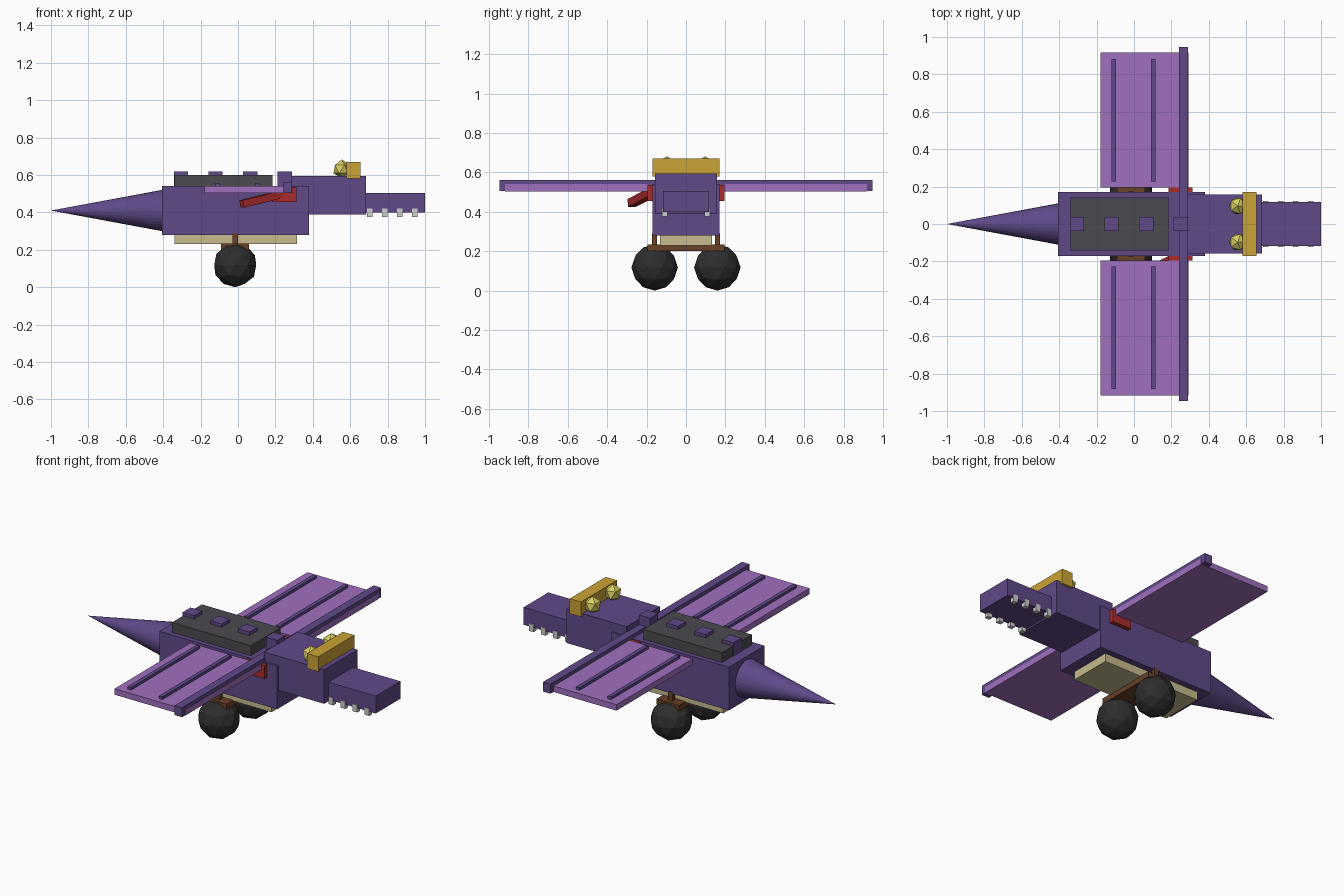
import bpy
from mathutils import Vector

if "Cube" in bpy.data.objects:
    bpy.data.objects.remove(bpy.data.objects["Cube"], do_unlink=True)


def material(name, r, g, b):
    m = bpy.data.materials.new(name)
    m.use_nodes = True
    m.diffuse_color = (r, g, b, 1)
    m.node_tree.nodes["Principled BSDF"].inputs["Base Color"].default_value = (r, g, b, 1)
    return m


PURPLE = material("purple", 0.115, 0.067, 0.25)
LILAC = material("lilac", 0.35, 0.16, 0.52)
GREY = material("slate grey", 0.07, 0.07, 0.08)
GOLD = material("gold", 0.6, 0.37, 0.035)
YELLOW = material("pale yellow", 0.7, 0.62, 0.12)
TAN = material("tan", 0.57, 0.5, 0.27)
RED = material("red", 0.4, 0.025, 0.025)
BROWN = material("brown", 0.14, 0.05, 0.02)
BLACK = material("rubber black", 0.027, 0.027, 0.027)
WHITE = material("tooth white", 0.62, 0.62, 0.62)


def finish(name, mat):
    ob = bpy.context.object
    ob.name = ob.data.name = name
    ob.data.materials.append(mat)
    return ob


def box(name, mat, x, y, z):
    """Box spanning the given (low, high) ranges."""
    bpy.ops.mesh.primitive_cube_add(size=1, location=[sum(r) / 2 for r in (x, y, z)])
    ob = finish(name, mat)
    ob.scale = [abs(r[1] - r[0]) for r in (x, y, z)]
    return ob


def ball(name, mat, detail, radius, loc):
    bpy.ops.mesh.primitive_ico_sphere_add(subdivisions=detail, radius=radius, location=loc)
    return finish(name, mat)


# Body, belly and back
box("body", PURPLE, (-0.405, 0.38), (-0.17, 0.17), (0.28, 0.54))
box("belly_plate", TAN, (-0.34, 0.315), (-0.132, 0.132), (0.23, 0.285))
box("back_plate", GREY, (-0.34, 0.185), (-0.142, 0.142), (0.53, 0.6))
for i in range(4):
    x = -0.305 + 0.185 * i
    box(f"back_stud_{i + 1}", PURPLE, (x - 0.038, x + 0.038), (-0.038, 0.038), (0.54, 0.62))

# Pointed tail
bpy.ops.mesh.primitive_cone_add(vertices=32, radius1=0.115, radius2=0, depth=0.62,
                                location=(-0.69, 0, 0.41), rotation=(0, -1.5708, 0))
finish("tail", PURPLE)

# Head, snout and brow
box("head", PURPLE, (0.285, 0.685), (-0.158, 0.158), (0.39, 0.595))
box("snout", PURPLE, (0.68, 1.0), (-0.117, 0.117), (0.4, 0.505))
box("brow", GOLD, (0.58, 0.655), (-0.171, 0.171), (0.58, 0.67))

# Main wing spar and the short red bar through the shoulders
box("wing_spar", PURPLE, (0.24, 0.29), (-0.947, 0.947), (0.505, 0.562))
box("shoulder_bar", RED, (0.185, 0.313), (-0.195, 0.195), (0.455, 0.535))

# Paired parts
for side, s in (("left", 1), ("right", -1)):
    box(f"{side}_wing", LILAC, (-0.18, 0.292), (s * 0.195, s * 0.918), (0.504, 0.54))
    for i, x in enumerate((-0.107, 0.103)):
        box(f"{side}_wing_rib_{i + 1}", PURPLE, (x - 0.012, x + 0.012),
            (s * 0.228, s * 0.882), (0.535, 0.556))
    ball(f"{side}_eye", YELLOW, 1, 0.05, (0.555, s * 0.097, 0.632))
    for i in range(4):
        x = 0.705 + 0.08 * i
        box(f"{side}_tooth_{i + 1}", WHITE, (x - 0.015, x + 0.015),
            (s * 0.095, s * 0.122), (0.376, 0.42))
    ball(f"{side}_wheel", BLACK, 2, 0.118, (-0.015, s * 0.159, 0.118))
    box(f"{side}_strut", BROWN, (-0.03, 0), (s * 0.147, s * 0.173), (0.22, 0.29))

# Axle block
box("axle", BROWN, (-0.09, 0.06), (-0.195, 0.195), (0.2, 0.235))

# Swept-back arm on one side
start, end = Vector((0.23, -0.175, 0.497)), Vector((0.02, -0.275, 0.445))
bpy.ops.mesh.primitive_cube_add(size=1, location=(start + end) / 2)
arm = finish("arm", RED)
arm.scale = (0.045, 0.04, (end - start).length)
arm.rotation_euler = (end - start).to_track_quat('Z', 'Y').to_euler()
